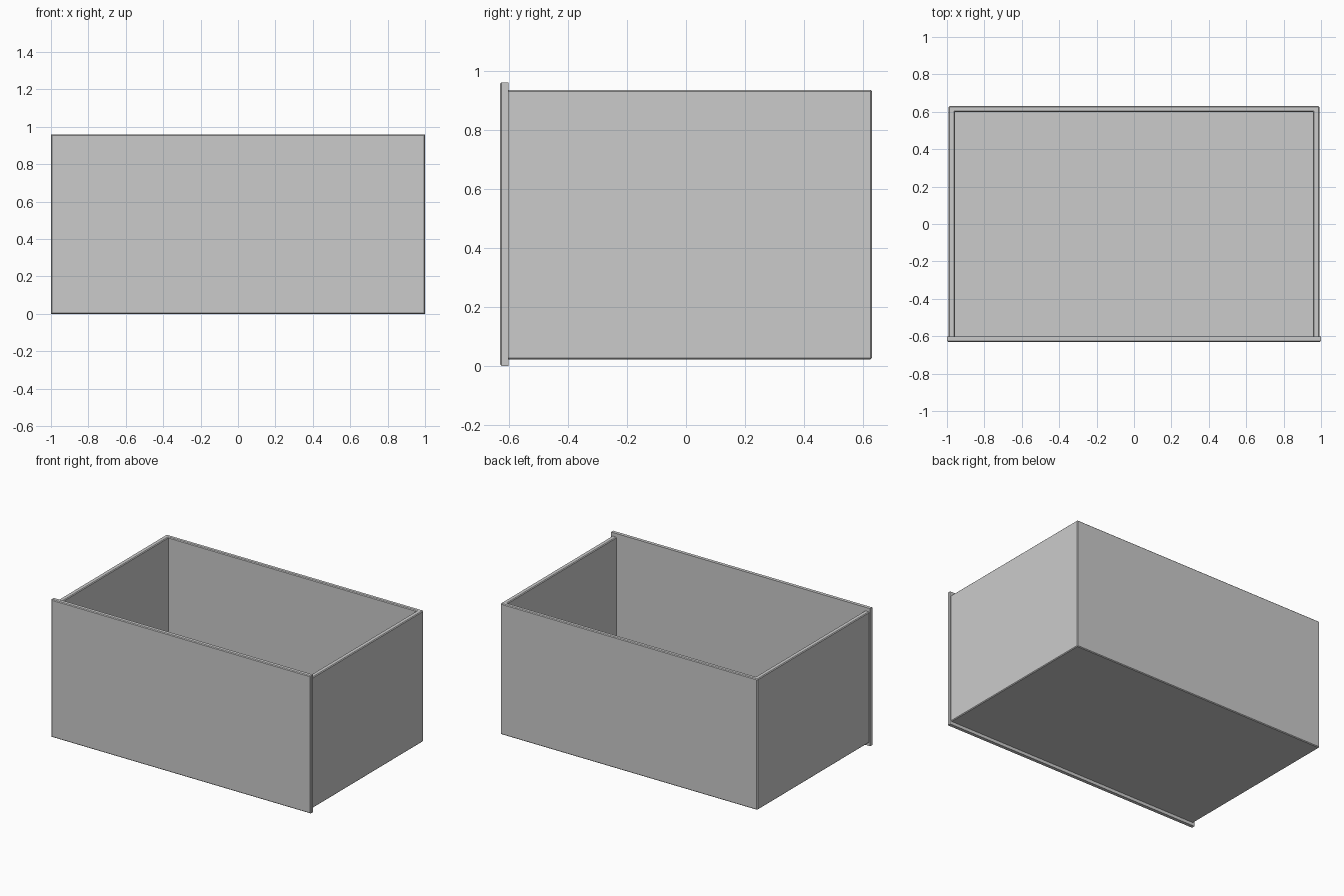
import bpy, bmesh

cube = bpy.data.objects.get("Cube")
if cube:
    bpy.data.objects.remove(cube, do_unlink=True)

grey = bpy.data.materials.new("plain grey")
grey.use_nodes = True
colour = (0.6, 0.6, 0.6, 1)
grey.diffuse_color = colour
grey.node_tree.nodes["Principled BSDF"].inputs["Base Color"].default_value = colour

PANEL_BACK = -0.602
BACK = 0.63
SIDE = 0.992
WALL = 0.034
BOTTOM, TOP = 0.022, 0.935
CHAMFER = 0.005


def prism(name, outline, z0, z1, chamfer_rule=None):
    """Extrude a plan outline upward and chamfer the edges chosen by a rule."""
    bm = bmesh.new()
    base = bm.faces.new([bm.verts.new((x, y, z0)) for x, y in outline])
    top = bmesh.ops.extrude_face_region(bm, geom=[base])["geom"]
    for v in top:
        if isinstance(v, bmesh.types.BMVert):
            v.co.z = z1
    bmesh.ops.recalc_face_normals(bm, faces=bm.faces)
    if chamfer_rule:
        edges = [e for e in bm.edges if chamfer_rule(*(v.co for v in e.verts))]
        bmesh.ops.bevel(bm, geom=edges, offset=CHAMFER, segments=1,
                        affect='EDGES', profile=0.5)
    mesh = bpy.data.meshes.new(name)
    bm.to_mesh(mesh)
    bm.free()
    mesh.materials.append(grey)
    obj = bpy.data.objects.new(name, mesh)
    bpy.context.collection.objects.link(obj)
    return obj


def rectangle(x, y0, y1):
    return [(-x, y0), (x, y0), (x, y1), (-x, y1)]


# Front panel, chamfered around its front face
prism("front_panel", rectangle(1.0, -BACK, PANEL_BACK), 0, 0.96,
      lambda a, b: max(a.y, b.y) < PANEL_BACK - 0.01)

# Side and back walls as one U-shaped tray wall
inner = SIDE - WALL
inner_back = BACK - WALL + 0.004
outline = [(-SIDE, PANEL_BACK), (-SIDE, BACK), (SIDE, BACK), (SIDE, PANEL_BACK),
           (inner, PANEL_BACK), (inner, inner_back),
           (-inner, inner_back), (-inner, PANEL_BACK)]


def wall_chamfer(a, b):
    at_front = max(a.y, b.y) < PANEL_BACK + 0.01
    outer = all(abs(v.x) > inner + 0.01 for v in (a, b))
    at_top = min(a.z, b.z) > TOP - 0.01
    return not at_front and (outer or at_top)


prism("tray_walls", outline, BOTTOM, TOP, wall_chamfer)

# Floor between the walls
prism("tray_floor", rectangle(inner, PANEL_BACK, inner_back), BOTTOM, BOTTOM + WALL)
